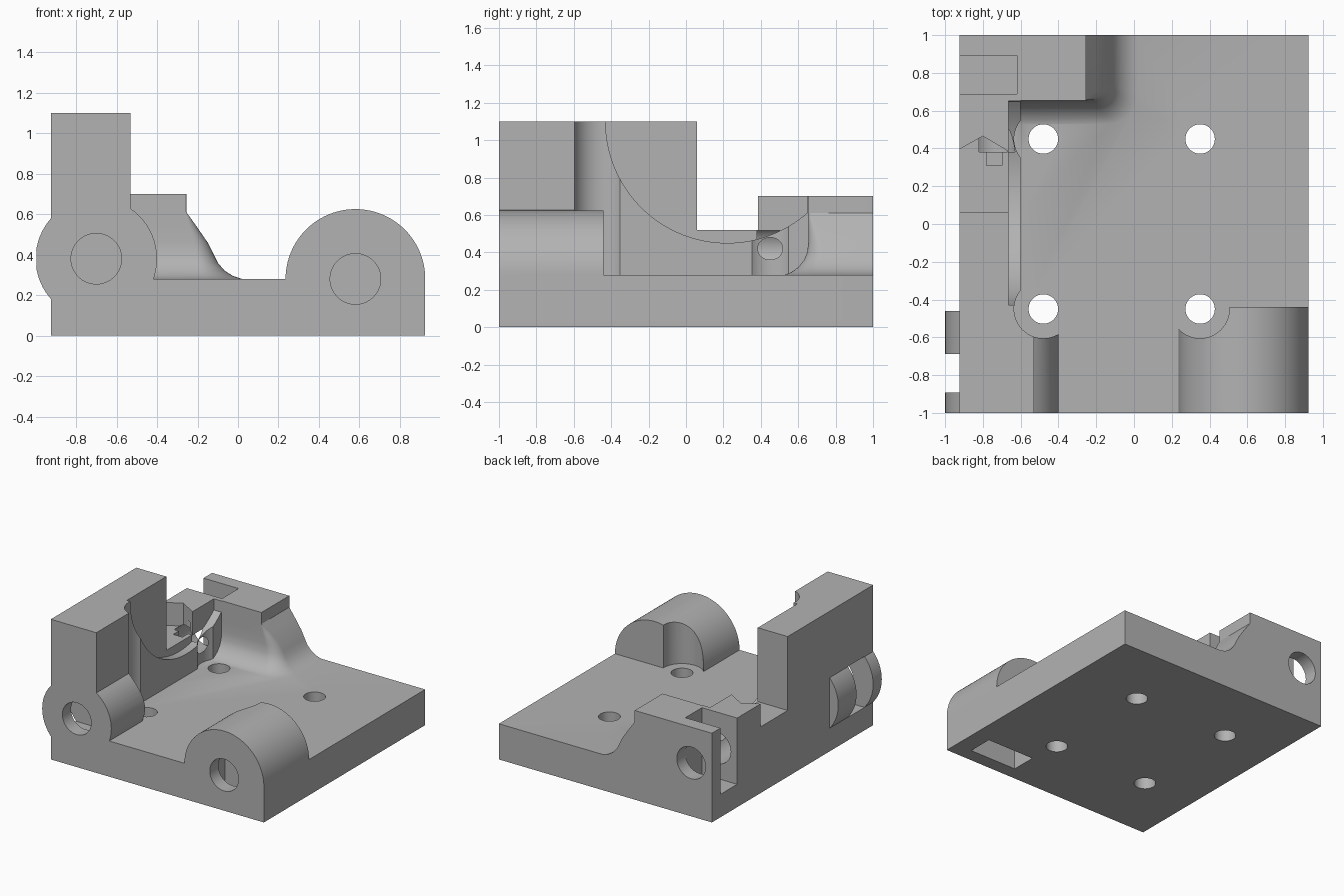
import bpy, bmesh
from math import sin, cos, pi, radians
from mathutils import Vector

cube = bpy.data.objects.get("Cube")
if cube:
    bpy.data.objects.remove(cube, do_unlink=True)

grey = bpy.data.materials.new("plain_grey")
grey.use_nodes = True
GREY = (0.45, 0.45, 0.45, 1)
grey.diffuse_color = GREY
grey.node_tree.nodes["Principled BSDF"].inputs["Base Color"].default_value = GREY


def finish(name, bm):
    bmesh.ops.recalc_face_normals(bm, faces=bm.faces)
    mesh = bpy.data.meshes.new(name)
    bm.to_mesh(mesh)
    bm.free()
    mesh.materials.append(grey)
    ob = bpy.data.objects.new(name, mesh)
    bpy.context.collection.objects.link(ob)
    return ob


def prism(name, pts, axis, lo, hi):
    """Extrude a 2D outline along an axis; outline uses the other two axes in order."""
    place = {"x": lambda p, t: (t, p[0], p[1]),
             "y": lambda p, t: (p[0], t, p[1]),
             "z": lambda p, t: (p[0], p[1], t)}[axis]
    bm = bmesh.new()
    face = bm.faces.new([bm.verts.new(place(p, lo)) for p in pts])
    top = bmesh.ops.extrude_face_region(bm, geom=[face])["geom"]
    shift = Vector(place((0, 0), hi - lo))
    bmesh.ops.translate(bm, vec=shift, verts=[v for v in top if isinstance(v, bmesh.types.BMVert)])
    return finish(name, bm)


def box(name, x, y, z):
    return prism(name, [(x[0], y[0]), (x[1], y[0]), (x[1], y[1]), (x[0], y[1])], "z", *z)


def arc(cx, cy, r, a0, a1, n):
    return [(cx + r * cos(radians(a0 + (a1 - a0) * i / n)),
             cy + r * sin(radians(a0 + (a1 - a0) * i / n))) for i in range(n + 1)]


def cylinder(name, cx, cy, r, axis, lo, hi, n=64):
    return prism(name, arc(cx, cy, r, 0, 360, n)[:-1], axis, lo, hi)


def combine(target, tools, operation):
    for tool in tools:
        mod = target.modifiers.new(operation, "BOOLEAN")
        mod.operation, mod.solver, mod.object = operation, "EXACT", tool
        bpy.context.view_layer.objects.active = target
        bpy.ops.object.modifier_apply(modifier=mod.name)
        bpy.data.objects.remove(tool, do_unlink=True)


LEFT, RIGHT, DECK = -0.925, 0.925, 0.28
SCREWS = [(x, y) for x in (-0.48, 0.35) for y in (-0.45, 0.45)]

# Side rail: tall front block, narrower middle, low rear, rounded rod lobe
rail = box("rod_rail", (LEFT, -0.53), (-1, -0.45), (0, 1.1))
combine(rail, [
    box("middle", (LEFT, -0.60), (-0.5, 0.06), (0, 1.1)),
    box("rear", (LEFT, -0.60), (0, 1), (0, 0.7)),
    cylinder("lobe", -0.70, 0.38, 0.30, "y", -1, -0.46),
], "UNION")
sweep = arc(0.22, 1.1, 0.65, 180, 311.4, 48) + [(0.65, 1.3), (-0.43, 1.3)]
valley = [(-1, 0.06), (-0.5, 0.06), (-0.5, 0.385), (-0.665, 0.385), (-0.8, 0.465), (LEFT, 0.395), (-1, 0.395)]
combine(rail, [
    prism("sweep_cut", sweep, "x", -0.665, -0.4),
    prism("valley_cut", valley, "z", 0.52, 1.3),
    cylinder("front_relief", -0.48, -0.45, 0.155, "z", DECK, 1.3),
    cylinder("rear_relief", -0.48, 0.45, 0.155, "z", DECK, 1.3),
], "DIFFERENCE")

# Arched block on the other side
arch = [(RIGHT, 0)] + arc(0.58, DECK, 0.345, 0, 180, 48) + [(0.235, 0)]
arch_block = prism("arched_block", arch, "y", -1, -0.44)
combine(arch_block, [cylinder("arch_relief", 0.35, -0.45, 0.155, "z", DECK, 1)], "DIFFERENCE")

# Rear shoulder: stacked rounded outlines (z, side x, front y, corner radius)
LEVELS = [(0.70, -0.255, 0.655, 0.002), (0.61, -0.255, 0.655, 0.002),
          (0.54, -0.205, 0.655, 0.04), (0.46, -0.15, 0.655, 0.07),
          (0.40, -0.12, 0.648, 0.09), (0.36, -0.10, 0.632, 0.10),
          (0.32, -0.065, 0.60, 0.12), (0.295, -0.025, 0.565, 0.14),
          (0.28, 0.02, 0.53, 0.16), (0.2, 0.02, 0.53, 0.16)]
bm = bmesh.new()
rings = []
for z, gx, fy, r in LEVELS:
    outline = [(-0.65, 1), (-0.65, fy)] + arc(gx - r, fy + r, r, -90, 0, 12) + [(gx, 1)]
    rings.append([bm.verts.new((x, y, z)) for x, y in outline])
for a, b in zip(rings, rings[1:]):
    for i in range(len(a)):
        j = (i + 1) % len(a)
        bm.faces.new((a[i], a[j], b[j], b[i]))
bm.faces.new(rings[0])
bm.faces.new(rings[-1])
shoulder = finish("rear_shoulder", bm)

# Base plate joined with everything
body = box("carriage_body", (LEFT, RIGHT), (-1, 1), (0, DECK))
combine(body, [rail, arch_block, shoulder], "UNION")

# Rod holes, nut pockets, lock slot and screw holes
cuts = [
    cylinder("front_rod_hole", -0.70, 0.38, 0.125, "y", -1.1, -0.62),
    cylinder("rear_rod_hole", -0.745, 0.42, 0.125, "y", 0.38, 1.1),
    cylinder("arch_rod_hole", 0.58, DECK, 0.125, "y", -1.1, -0.62),
    box("front_nut_pocket", (-1, -0.62), (-0.893, -0.687), (0.18, 0.58)),
    box("rear_nut_pocket", (-1, -0.62), (0.687, 0.893), (0.18, 1)),
    box("arch_nut_pocket", (0.375, 0.785), (-0.893, -0.695), (-0.1, 0.48)),
    box("lock_slot", (-0.78, -0.70), (0.31, 0.43), (0.42, 0.6)),
]
cuts += [cylinder("screw_hole", x, y, 0.078, "z", -0.1, 0.6, 40) for x, y in SCREWS]
combine(body, cuts, "DIFFERENCE")

# Smooth the round surfaces and keep the edges crisp
bpy.ops.object.select_all(action="DESELECT")
body.select_set(True)
bpy.context.view_layer.objects.active = body
bpy.ops.object.shade_smooth_by_angle(angle=radians(28))
